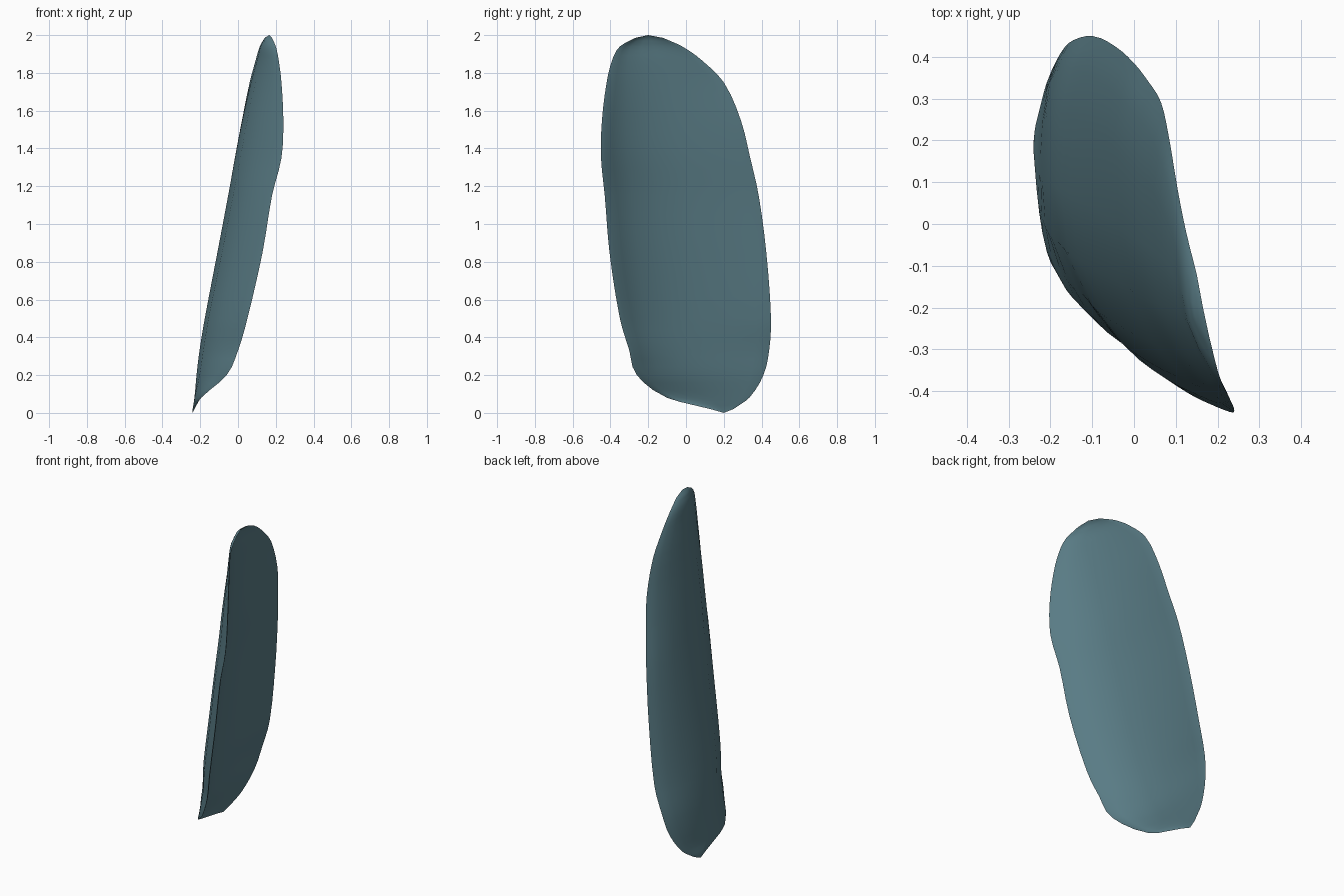
import bpy, bmesh

if "Cube" in bpy.data.objects:
    bpy.data.objects.remove(bpy.data.objects["Cube"])

# Stations up the plate: z, front edge (x, y), back edge (x, y), outermost x of the outer face
rows = [
    (0.02, -0.23, 0.13, -0.232, 0.25, -0.24),
    (0.08, -0.195, -0.10, -0.21, 0.335, -0.23),
    (0.20, -0.06, -0.26, -0.175, 0.41, -0.215),
    (0.33, 0.00, -0.30, -0.145, 0.44, -0.198),
    (0.50, 0.05, -0.35, -0.10, 0.45, -0.17),
    (0.85, 0.13, -0.405, -0.045, 0.425, -0.102),
    (1.15, 0.18, -0.43, 0.00, 0.385, -0.045),
    (1.35, 0.23, -0.45, 0.035, 0.34, -0.008),
    (1.55, 0.24, -0.445, 0.065, 0.29, 0.03),
    (1.75, 0.23, -0.42, 0.085, 0.20, 0.075),
    (1.87, 0.215, -0.39, 0.105, 0.08, 0.107),
    (1.94, 0.20, -0.35, 0.125, -0.02, 0.123),
    (1.985, 0.18, -0.27, 0.15, -0.12, 0.142),
]
bottom_tip, top_tip = (-0.24, 0.20, 0.0), (0.165, -0.20, 2.0)

# Crescent cross-section: position along the chord, outer depth, inner depth
section = [(0, 0, 0), (0.03, 0.22, 0.05), (0.08, 0.46, 0.26), (0.18, 0.78, 0.52),
           (0.35, 1.06, 0.68), (0.54, 1.0, 0.6), (0.76, 0.7, 0.36),
           (0.9, 0.38, 0.13), (0.96, 0.17, 0.03), (1, 0, 0)]
ring = [(t, o) for t, o, i in section] + [(t, i) for t, o, i in section[-2:0:-1]]


def between(p, q, f):
    return tuple(a + (b - a) * f for a, b in zip(p, q))


def smooth_rows(src, steps=3):
    """Spline through the stations, for a rounder outline."""
    out = []
    for k in range(len(src) - 1):
        a, b = src[k], src[k + 1]
        a0, b1 = src[max(k - 1, 0)], src[min(k + 2, len(src) - 1)]
        h = b[0] - a[0]
        for s in range(steps):
            f = s / steps
            row = [a[0] + h * f]
            for c in range(1, 6):
                ma = (b[c] - a0[c]) / (b[0] - a0[0]) * h
                mb = (b1[c] - a[c]) / (b1[0] - a[0]) * h
                row.append((2*f**3 - 3*f**2 + 1) * a[c] + (f**3 - 2*f**2 + f) * ma
                           + (3*f**2 - 2*f**3) * b[c] + (f**3 - f**2) * mb)
            out.append(row)
    return out + [src[-1]]


# Loft the rings and close them with tips
bm = bmesh.new()
loops = []
for z, x0, y0, x1, y1, xmin in smooth_rows(rows):
    depth = (x0 + x1) / 2 - xmin
    loops.append([bm.verts.new((x0 + (x1 - x0) * t - depth * w,
                                y0 + (y1 - y0) * t, z)) for t, w in ring])
n = len(ring)
for a, b in zip(loops, loops[1:]):
    for k in range(n):
        j = (k + 1) % n
        bm.faces.new((a[k], a[j], b[j], b[k]))
for tip, loop in ((bottom_tip, loops[0]), (top_tip, loops[-1])):
    v = bm.verts.new(tip)
    for k in range(n):
        bm.faces.new((v, loop[k], loop[(k + 1) % n]))
bmesh.ops.recalc_face_normals(bm, faces=bm.faces[:])

mesh = bpy.data.meshes.new("curved_plate")
bm.to_mesh(mesh)
bm.free()
plate = bpy.data.objects.new("curved_plate", mesh)
bpy.context.collection.objects.link(plate)

# Blue-grey surface, smooth shaded
mat = bpy.data.materials.new("blue_grey")
mat.diffuse_color = (0.10, 0.20, 0.235, 1)
mat.use_nodes = True
mat.node_tree.nodes["Principled BSDF"].inputs["Base Color"].default_value = mat.diffuse_color
mesh.materials.append(mat)
bpy.context.view_layer.objects.active = plate
plate.select_set(True)
bpy.ops.object.shade_smooth_by_angle(angle=1.4)
